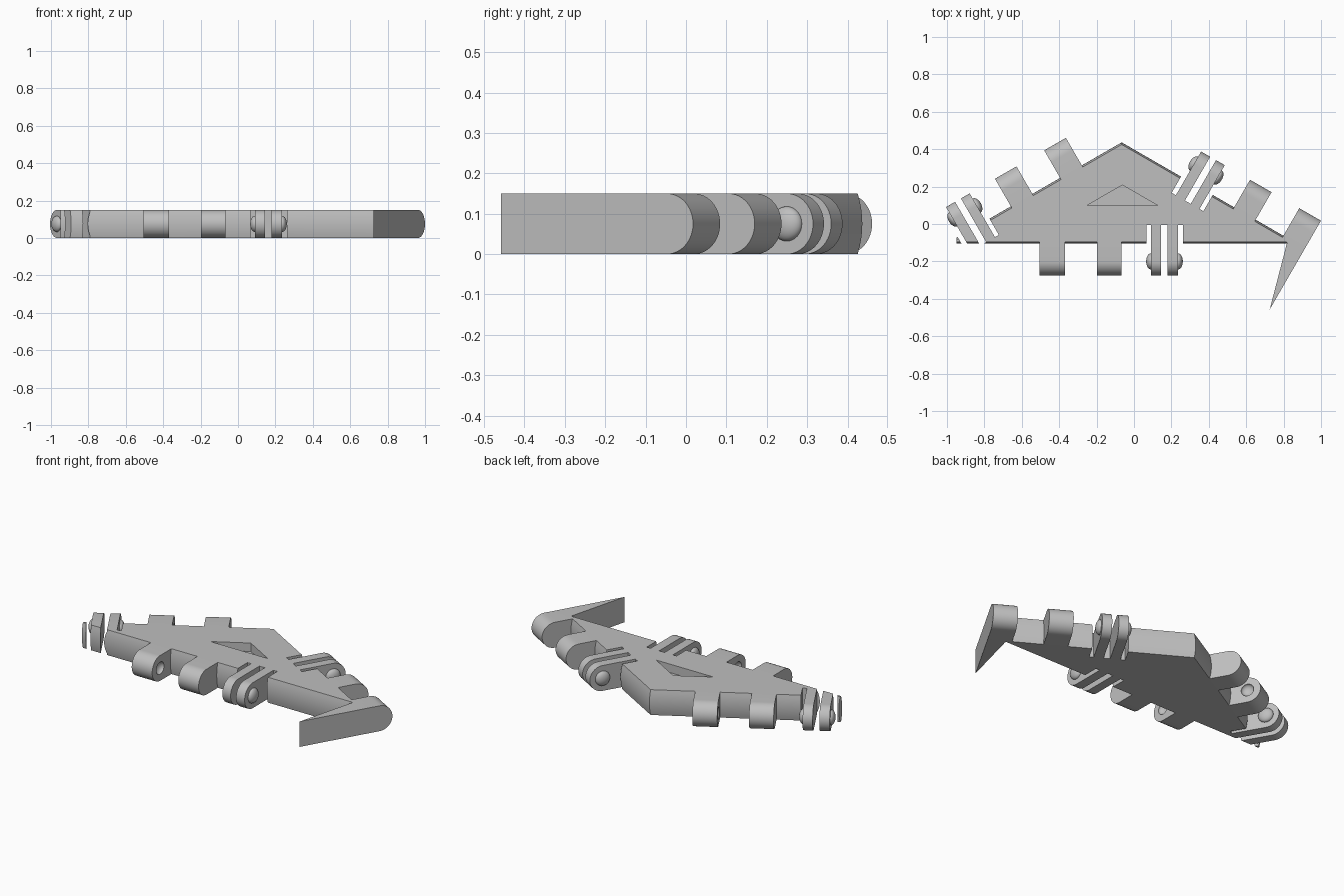
import bpy, bmesh, math
from mathutils import Matrix, Vector

cube = bpy.data.objects.get("Cube")
if cube:
    bpy.data.objects.remove(cube)

H = 0.15           # plate thickness
R = H / 2          # hinge radius
AXIS = 0.095       # hinge axis distance beyond an edge
ROOT = 0.02        # overlap of hinge parts with the plate

grey = bpy.data.materials.new("grey_plastic")
grey.use_nodes = True
grey.diffuse_color = (0.52, 0.52, 0.52, 1)
grey.node_tree.nodes["Principled BSDF"].inputs["Base Color"].default_value = grey.diffuse_color


def finish(bm, name):
    bmesh.ops.recalc_face_normals(bm, faces=bm.faces)
    mesh = bpy.data.meshes.new(name)
    bm.to_mesh(mesh)
    bm.free()
    mesh.materials.append(grey)
    ob = bpy.data.objects.new(name, mesh)
    bpy.context.collection.objects.link(ob)
    return ob


def loft(bm, rings):
    """Closed solid through a list of equal rings."""
    loops = [[bm.verts.new(p) for p in ring] for ring in rings]
    n = len(loops[0])
    for a, b in zip(loops, loops[1:]):
        for i in range(n):
            j = (i + 1) % n
            bm.faces.new((a[i], a[j], b[j], b[i]))
    bm.faces.new(loops[0])
    bm.faces.new(loops[-1])


def activate(ob):
    bpy.ops.object.select_all(action='DESELECT')
    ob.select_set(True)
    bpy.context.view_layer.objects.active = ob


def smooth(ob):
    activate(ob)
    bpy.ops.object.shade_smooth_by_angle(angle=math.radians(30))


def cut(ob, cutter):
    cutter.hide_render = True
    mod = ob.modifiers.new("cut", 'BOOLEAN')
    mod.operation = 'DIFFERENCE'
    mod.solver = 'EXACT'
    mod.object = cutter
    activate(ob)
    bpy.ops.object.modifier_apply(modifier=mod.name)
    bpy.data.objects.remove(cutter)


class Side:
    """One plate edge: t runs along it, s points outward."""
    def __init__(self, name, angle, dist, start):
        self.name, self.dist, self.start = name, dist, start
        a = math.radians(angle)
        self.n = Vector((math.cos(a), math.sin(a), 0))
        self.d = Vector((-math.sin(a), math.cos(a), 0))

    def point(self, t, s, z):
        return self.d * (self.start + t) + self.n * (self.dist + s) + Vector((0, 0, z))

    def block(self, bm, t0, t1, s0, s1):
        flat = [(t0, s0), (t1, s0), (t1, s1), (t0, s1)]
        loft(bm, [[self.point(t, s, z) for t, s in flat] for z in (-0.05, H + 0.05)])

    def knuckle(self, name, t0, t1):
        profile = [(-ROOT, H), (-ROOT, 0)]
        for i in range(25):
            a = -math.pi / 2 + math.pi * i / 24
            profile.append((AXIS + R * math.cos(a), R + R * math.sin(a)))
        bm = bmesh.new()
        loft(bm, [[self.point(t, s, z) for s, z in profile] for t in (t0, t1)])
        return finish(bm, f"{self.name}_{name}")

    def dome(self, name, t, radius):
        bm = bmesh.new()
        bmesh.ops.create_uvsphere(bm, u_segments=32, v_segments=16, radius=1)
        turn = Matrix((self.n, Vector((0, 0, 1)), self.d)).transposed().to_4x4()
        bm.transform(Matrix.Translation(self.point(t, AXIS, R)) @ turn
                     @ Matrix.Diagonal((radius, radius, 0.025, 1)))
        return finish(bm, f"{self.name}_{name}")


front = Side("front", -90, 0.105, -0.504)
left = Side("left_back", 60, 0.345, -0.857)
right = Side("right_back", 120, 0.411, 0.085)
sides = (front, left, right)


def corner(a, b, inset, z):
    m = Matrix(((a.n.x, a.n.y), (b.n.x, b.n.y)))
    p = m.inverted() @ Vector((a.dist - inset, b.dist - inset))
    return Vector((p.x, p.y, z))


# Triangular plate with slightly bulging sides
bm = bmesh.new()
rings = []
for i in range(9):
    u = i / 4 - 1
    rings.append([corner(a, b, 0.01 * u * u, R + R * u)
                  for a, b in ((front, left), (left, right), (right, front))])
loft(bm, rings)
plate = finish(bm, "plate")

# Slots beside the fork ears, and the clipped corner
for side in sides:
    for t0, t1 in ((0.57, 0.594), (0.648, 0.684), (0.74, 0.766)):
        bm = bmesh.new()
        side.block(bm, t0, t1, -0.1, 0.05)
        cut(plate, finish(bm, "slot_cutter"))
bm = bmesh.new()
loft(bm, [[(-1.2, -0.3, z), (-0.95, -0.3, z), (-0.95, -0.06, z), (-1.2, -0.06, z)]
          for z in (-0.05, H + 0.05)])
cut(plate, finish(bm, "corner_cutter"))

# Triangular pocket in the top
bm = bmesh.new()
loft(bm, [[(-0.25, 0.1, z), (0.125, 0.1, z), (-0.062, 0.208, z)] for z in (H - 0.05, H + 0.05)])
cut(plate, finish(bm, "pocket_cutter"))
smooth(plate)

# Hinges: two socket knuckles and a two-eared fork on each side
for side in sides:
    for name, t0, t1, face in (("outer_knuckle", 0, 0.134, 0.134),
                               ("inner_knuckle", 0.305, 0.438, 0.305)):
        ob = side.knuckle(name, t0, t1)
        cut(ob, side.dome("socket_cutter", face, 0.036))
        smooth(ob)
    for name, t0, t1, face in (("first_ear", 0.594, 0.648, 0.594),
                               ("second_ear", 0.684, 0.74, 0.74)):
        smooth(side.knuckle(name, t0, t1))
        smooth(side.dome(name + "_pin", face, 0.043))

# Pointed hook blade running forward from the left outer knuckle
blade = [(0, AXIS - 0.06), (0.133, AXIS - 0.06), (0.133, -0.005), (0.098, -0.024), (0, -0.379)]
bm = bmesh.new()
loft(bm, [[left.point(t, s, z) for t, s in blade] for z in (0, H)])
finish(bm, "hook_blade")
